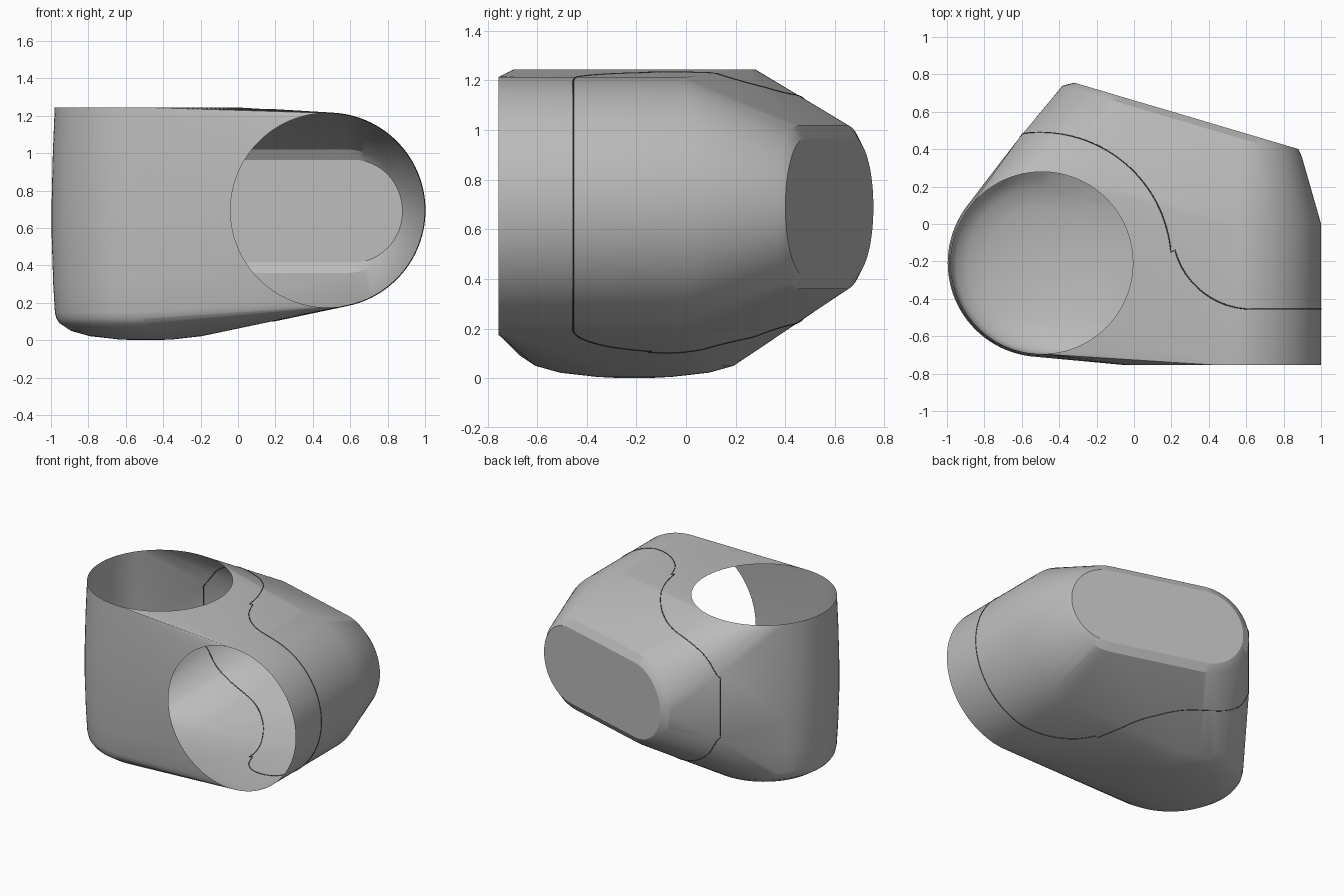
import bpy, bmesh
from math import sin, cos, pi, radians
from mathutils import Vector
from mathutils.bvhtree import BVHTree

if "Cube" in bpy.data.objects:
    bpy.data.objects.remove(bpy.data.objects["Cube"])


def material(name, value):
    mat = bpy.data.materials.new(name)
    mat.use_nodes = True
    colour = (value, value, value, 1)
    mat.diffuse_color = colour
    mat.node_tree.nodes["Principled BSDF"].inputs["Base Color"].default_value = colour
    return mat


shell_grey = material("shell grey", 0.5)
seam_grey = material("seam dark grey", 0.08)

SEG = 96
RIM_Z, FRONT_Y = 1.245, -0.755
bm = bmesh.new()


def ring(point):
    for i in range(SEG):
        a = 2 * pi * i / SEG
        bm.verts.new(point(cos(a), sin(a)))


# Upright barrel with a shallow domed base
barrel = [(0.487, RIM_Z), (0.497, 1.0), (0.503, 0.75), (0.503, 0.55), (0.495, 0.3),
          (0.486, 0.15), (0.478, 0.115), (0.46, 0.09), (0.4, 0.05), (0.3, 0.022),
          (0.15, 0.005), (0.05, 0.0)]
for r, z in barrel:
    ring(lambda c, s: (-0.493 + r * c, -0.208 + r * s, z))

# Forward-facing round mouth
for y in (FRONT_Y, -0.38, 0.0):
    ring(lambda c, s: (0.48 + 0.52 * c, y, 0.695 + 0.52 * s))

# Slanted rounded back pad with a chamfered edge
along = Vector((0.959, -0.284, 0))
up = Vector((0, 0, 1))
for centre, r, half in (((0.28, 0.578, 0.69), 0.275, 0.35),
                        ((0.2575, 0.55, 0.69), 0.33, 0.337)):
    for side in (-1, 1):
        for i in range(33):
            a = -pi / 2 + pi * i / 32
            bm.verts.new(Vector(centre) + along * side * (half + r * cos(a)) + up * r * sin(a))

# Slight fullness of the rear corner
for i in range(9):
    bm.verts.new((-0.61, 0.465, 0.45 + 0.0625 * i))

# Stretch one skin over the sections
bmesh.ops.convex_hull(bm, input=bm.verts[:])
bmesh.ops.delete(bm, geom=[v for v in bm.verts if not v.link_faces], context='VERTS')
bmesh.ops.recalc_face_normals(bm, faces=bm.faces[:])
tree = BVHTree.FromBMesh(bm)

# Open the top rim and the front mouth
openings = [f for f in bm.faces
            if all(v.co.z > RIM_Z - 0.001 for v in f.verts)
            or all(v.co.y < FRONT_Y + 0.001 for v in f.verts)]
bmesh.ops.delete(bm, geom=openings, context='FACES')

mesh = bpy.data.meshes.new("shell")
bm.to_mesh(mesh)
bm.free()
mesh.materials.append(shell_grey)
shell = bpy.data.objects.new("shell", mesh)
bpy.context.collection.objects.link(shell)
bpy.context.view_layer.objects.active = shell
shell.select_set(True)
bpy.ops.object.shade_smooth_by_angle(angle=radians(28))

# Panel seam: an S-shaped path wrapped around the skin
path = []
for i in range(41):
    a = radians(100 - 95 * i / 40)
    path.append((-0.5 + 0.7 * cos(a), -0.21 + 0.7 * sin(a)))
for i in range(31):
    a = radians(195 + 75 * i / 30)
    path.append((0.63 + 0.425 * cos(a), -0.03 + 0.425 * sin(a)))
for i in range(1, 31):
    path.append((0.63 + 0.3695 * sin(pi / 2 * i / 30), -0.455))


def hits(rays):
    found = [tree.ray_cast(Vector(o), Vector(d))[0] for o, d in rays]
    return [p for p in found if p is not None]


top = hits([((x, y, 3), (0, 0, -1)) for x, y in path])
base = hits([((x, y, -3), (0, 0, 1)) for x, y in path])
low, high = base[0].z, top[0].z
wall = hits([((-0.4, 0.2, low + (high - low) * i / 20), (-0.22, 0.28, 0)) for i in range(1, 20)])
loop = top + base[::-1] + wall

curve = bpy.data.curves.new("panel_seam", 'CURVE')
curve.dimensions = '3D'
curve.bevel_depth = 0.003
curve.bevel_resolution = 1
spline = curve.splines.new('POLY')
spline.points.add(len(loop) - 1)
for point, co in zip(spline.points, loop):
    point.co = (*co, 1)
spline.use_cyclic_u = True
curve.materials.append(seam_grey)
bpy.context.collection.objects.link(bpy.data.objects.new("panel_seam", curve))
